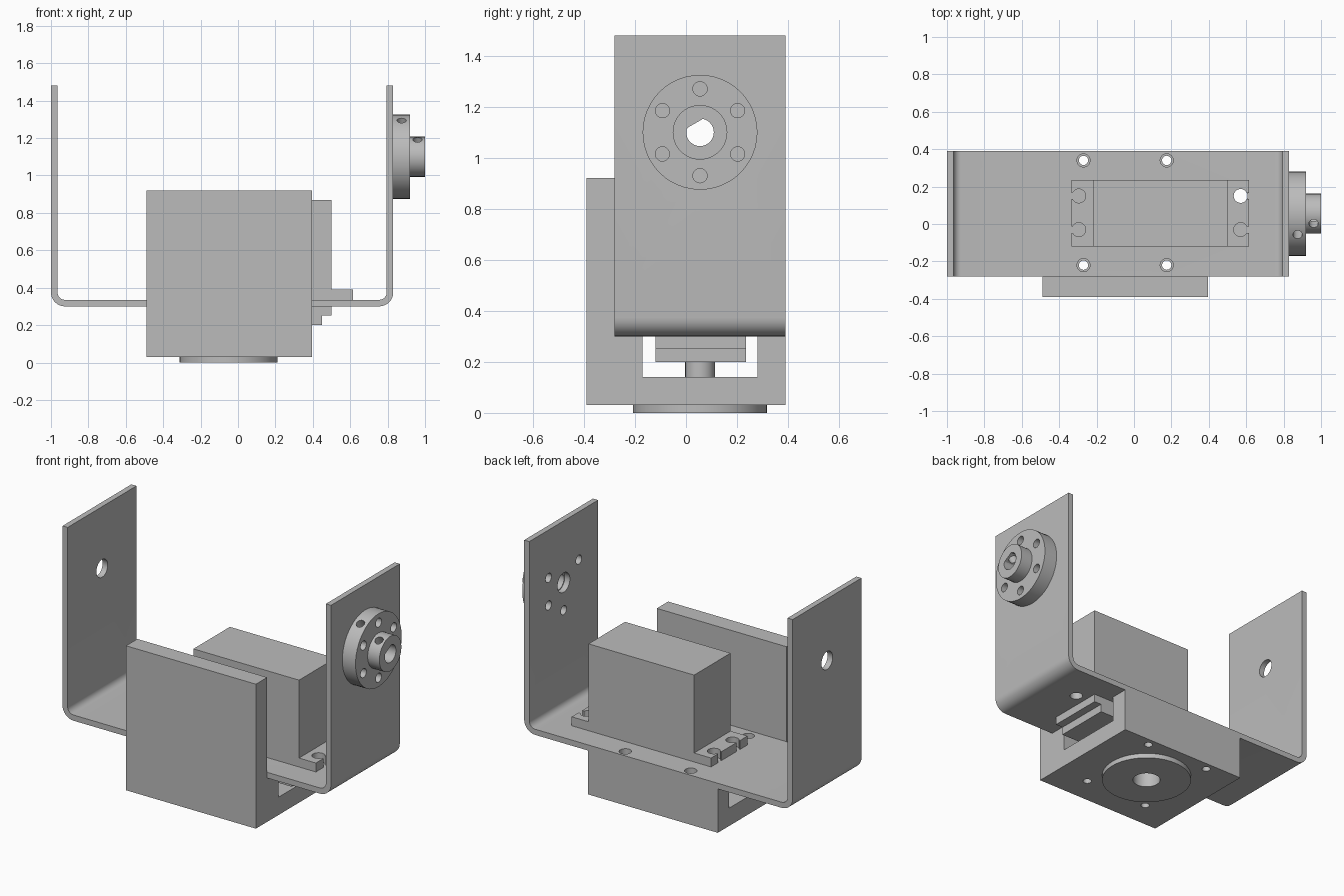
import bpy, bmesh, math
from mathutils import Vector, Matrix

if "Cube" in bpy.data.objects:
    bpy.data.objects.remove(bpy.data.objects["Cube"])

grey = bpy.data.materials.new("plain grey")
grey.use_nodes = True
grey.diffuse_color = (0.5, 0.5, 0.5, 1)
grey.node_tree.nodes["Principled BSDF"].inputs["Base Color"].default_value = (0.5, 0.5, 0.5, 1)


def prism(name, outline, axis, lo, hi):
    """Extrude a 2D outline along an axis; outline is (y,z), (x,z) or (x,y)."""
    place = {"x": lambda a, b: (lo, a, b), "y": lambda a, b: (a, lo, b),
             "z": lambda a, b: (a, b, lo)}[axis]
    step = Vector([(hi - lo) * (axis == k) for k in "xyz"])
    bm = bmesh.new()
    face = bm.faces.new([bm.verts.new(place(a, b)) for a, b in outline])
    new = bmesh.ops.extrude_face_region(bm, geom=[face])["geom"]
    bmesh.ops.translate(bm, vec=step, verts=[v for v in new if isinstance(v, bmesh.types.BMVert)])
    bmesh.ops.recalc_face_normals(bm, faces=bm.faces)
    mesh = bpy.data.meshes.new(name)
    bm.to_mesh(mesh)
    bm.free()
    mesh.materials.append(grey)
    obj = bpy.data.objects.new(name, mesh)
    bpy.context.collection.objects.link(obj)
    return obj


def rect(a0, a1, b0, b1):
    return [(a0, b0), (a1, b0), (a1, b1), (a0, b1)]


def arc(a, b, r, start=0, end=360, n=32):
    full = end - start == 360
    angles = [math.radians(start + (end - start) * i / n) for i in range(n + (not full))]
    return [(a + r * math.cos(t), b + r * math.sin(t)) for t in angles]


def combine(obj, parts, operation="DIFFERENCE"):
    """Apply booleans one by one and drop the helper solids."""
    bpy.context.view_layer.objects.active = obj
    for part in parts:
        part.hide_render = True
        mod = obj.modifiers.new("boolean", "BOOLEAN")
        mod.operation, mod.solver, mod.object = operation, "EXACT", part
        bpy.ops.object.modifier_apply(modifier=mod.name)
        bpy.data.objects.remove(part)


def smooth(obj):
    bpy.ops.object.select_all(action="DESELECT")
    obj.select_set(True)
    bpy.context.view_layer.objects.active = obj
    bpy.ops.object.shade_smooth_by_angle(angle=math.radians(25))


CY, HZ, SX = 0.055, 1.10, -0.05      # shared depth centre, pivot height, shaft position
LEFT, RIGHT, BASE, TOP, T = -1.0, 0.83, 0.30, 1.48, 0.035
RO, RI = 0.075, 0.04                 # bend radii
bolts = [(x, y) for x in (-0.27, 0.175) for y in (-0.22, 0.34)]
hexagon = [(CY + 0.17 * math.cos(math.radians(a)), HZ + 0.17 * math.sin(math.radians(a)))
           for a in range(30, 390, 60)]

# Bent sheet bracket
profile = [(LEFT, TOP)] + arc(LEFT + RO, BASE + RO, RO, 180, 270, 8)
profile += arc(RIGHT - RO, BASE + RO, RO, 270, 360, 8) + [(RIGHT, TOP), (RIGHT - T, TOP)]
profile += arc(RIGHT - RO, BASE + RO, RI, 360, 270, 8)
profile += arc(LEFT + RO, BASE + RO, RI, 270, 180, 8) + [(LEFT + T, TOP)]
bracket = prism("bracket", profile, "y", -0.28, 0.39)
holes = [prism("cut", arc(x, y, 0.035), "z", 0.2, 0.4) for x, y in bolts]
holes += [prism("cut", arc(0.57, 0.15, 0.037), "z", 0.2, 0.36),
          prism("cut", rect(-0.22, 0.50, -0.12, 0.235), "z", 0.2, 0.4),
          prism("cut", arc(CY, HZ, 0.055), "x", -1.1, -0.9),
          prism("cut", arc(CY, HZ, 0.06), "x", 0.7, 0.9)]
holes += [prism("cut", arc(*hexagon[i], 0.028, n=20), "x", 0.7, 0.9) for i in (0, 2, 4, 5)]
combine(bracket, holes)
smooth(bracket)

# Base block with upright front wall, open tunnel and bolt holes
side = [(-0.39, 0.03), (0.39, 0.03), (0.39, BASE), (0.28, BASE), (0.28, 0.14),
        (-0.17, 0.14), (-0.17, BASE), (-0.28, BASE), (-0.28, 0.92), (-0.39, 0.92)]
block = prism("base_block", side, "x", -0.49, 0.395)
combine(block, [prism("cut", arc(x, y, 0.025, n=20), "z", 0, 0.4) for x, y in bolts]
        + [prism("cut", arc(SX, CY, 0.08), "z", 0, 0.2)])
smooth(block)

# Turntable disc under the block
disc = prism("turntable_disc", arc(SX, CY, 0.262, n=48), "z", 0, 0.03)
combine(disc, [prism("cut", arc(SX, CY, 0.08), "z", -0.1, 0.1)])
smooth(disc)

# Motor: body, stepped lower cover and output shaft
prism("motor_body", rect(-0.22, 0.50, -0.12, 0.235), "z", 0.25, 0.87)
prism("motor_cover", rect(-0.17, 0.45, -0.12, 0.235), "z", 0.20, 0.25)
smooth(prism("motor_shaft", arc(SX, CY, 0.058), "z", 0.10, 0.20))

# Slotted mounting ears on both ends of the motor
for name, inner, end, hole in (("right_ear", -0.22, -0.335, -0.295), ("left_ear", 0.50, 0.615, 0.57)):
    ear = prism(name, rect(inner, end, -0.12, 0.235), "z", 0.335, 0.39)
    cuts = []
    for y in (-0.03, 0.15):
        cuts.append(prism("cut", arc(hole, y, 0.037), "z", 0.3, 0.5))
        cuts.append(prism("cut", rect(hole, 2 * end - hole, y - 0.017, y + 0.017), "z", 0.3, 0.5))
    combine(ear, cuts)
    smooth(ear)

# Pivot coupling: flange and hub with a D-shaped bore, face holes and set-screw holes
coupling = prism("pivot_coupling", arc(CY, HZ, 0.225, n=48), "x", 0.83, 0.92)
combine(coupling, [prism("hub", arc(CY, HZ, 0.107, n=40), "x", 0.87, 1.0)], "UNION")
tilt = math.radians(120)
d = Vector((math.cos(tilt), math.sin(tilt)))
bore = []
for p in arc(0, 0, 0.054):
    v = Vector(p)
    v -= d * max(0, v.dot(d) - 0.04)
    bore.append((CY + v.x, HZ + v.y))
cuts = [prism("cut", bore, "x", 0.8, 1.1)]
cuts += [prism("cut", arc(y, z, 0.028, n=20), "x", 0.8, 1.1) for y, z in hexagon]
for x in (0.875, 0.96):
    screw = prism("cut", arc(0, 0, 0.025, n=20), "z", 0, 0.3)
    screw.data.transform(Matrix.Translation((x, CY, HZ)) @ Matrix.Rotation(tilt - math.pi / 2, 4, "X"))
    cuts.append(screw)
combine(coupling, cuts)
smooth(coupling)
